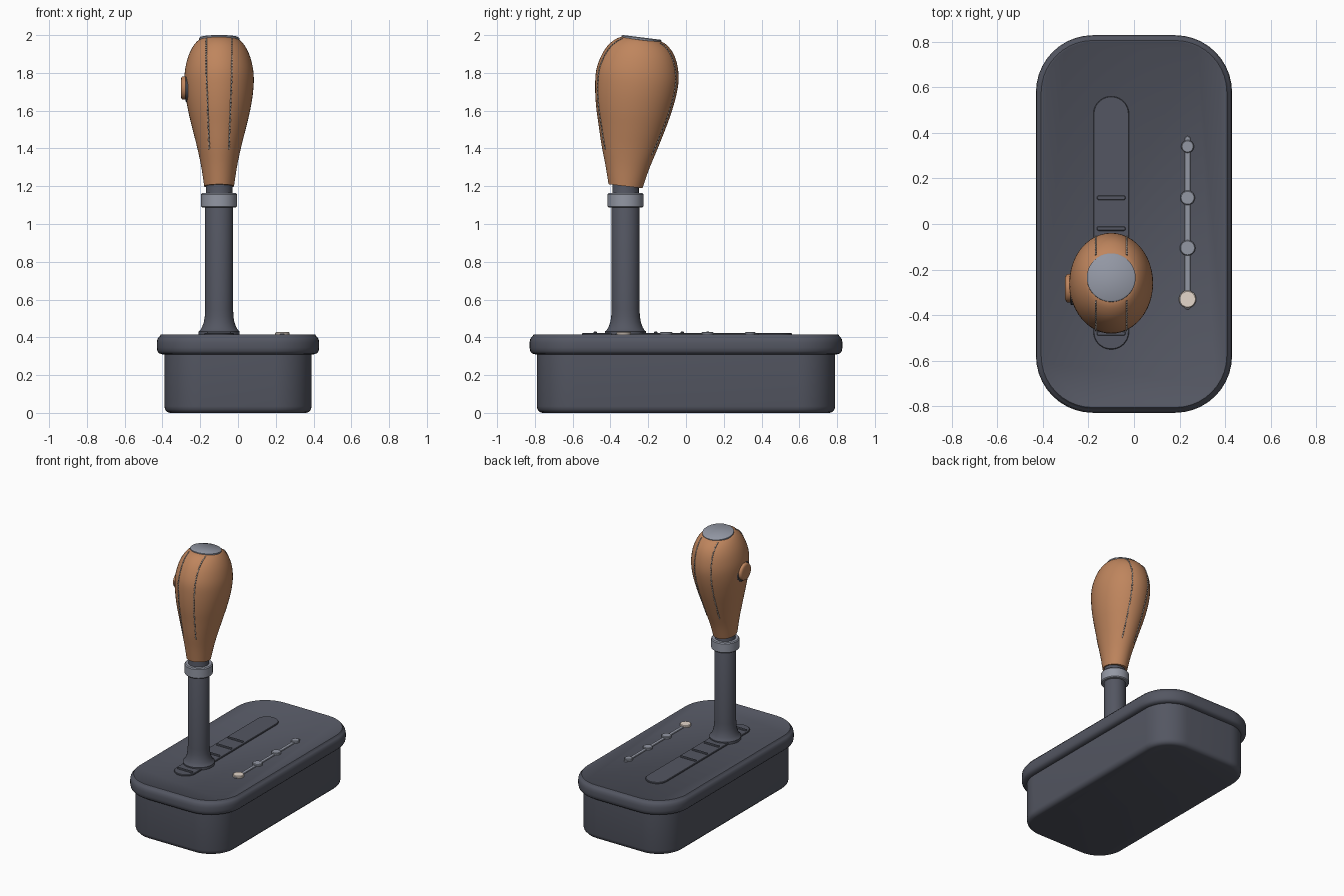
import bpy
import bmesh
from math import sin, cos, pi, sqrt
from mathutils import Matrix, Vector

if "Cube" in bpy.data.objects:
    bpy.data.objects.remove(bpy.data.objects["Cube"])


def material(name, rgb):
    m = bpy.data.materials.new(name)
    m.use_nodes = True
    m.diffuse_color = (*rgb, 1)
    bsdf = next(n for n in m.node_tree.nodes if n.type == "BSDF_PRINCIPLED")
    bsdf.inputs["Base Color"].default_value = (*rgb, 1)
    return m


CHARCOAL = material("charcoal", (0.088, 0.094, 0.122))
METAL = material("grey metal", (0.29, 0.31, 0.37))
TAN = material("tan leather", (0.52, 0.235, 0.11))
CREAM = material("cream", (0.78, 0.68, 0.6))
STEM_X, STEM_Y = -0.1, -0.32


def smooth(ob, angle=0.7):
    bpy.ops.object.select_all(action="DESELECT")
    ob.select_set(True)
    bpy.context.view_layer.objects.active = ob
    bpy.ops.object.shade_smooth_by_angle(angle=angle)


def loft(name, rings, mat):
    """Skin a stack of equal-length rings and cap both ends."""
    bm = bmesh.new()
    loops = [[bm.verts.new(p) for p in ring] for ring in rings]
    n = len(loops[0])
    for a, b in zip(loops, loops[1:]):
        for i in range(n):
            j = (i + 1) % n
            bm.faces.new((a[i], a[j], b[j], b[i]))
    bm.faces.new(loops[0][::-1])
    bm.faces.new(loops[-1])
    bmesh.ops.recalc_face_normals(bm, faces=bm.faces)
    me = bpy.data.meshes.new(name)
    bm.to_mesh(me)
    bm.free()
    ob = bpy.data.objects.new(name, me)
    bpy.context.collection.objects.link(ob)
    me.materials.append(mat)
    smooth(ob)
    return ob


def rounded_rect(hx, hy, r, z, cx=0, cy=0, steps=10):
    pts = []
    for q, (sx, sy) in enumerate([(1, 1), (-1, 1), (-1, -1), (1, -1)]):
        for k in range(steps + 1):
            a = (q + k / steps) * pi / 2
            pts.append((cx + sx * (hx - r) + r * cos(a),
                        cy + sy * (hy - r) + r * sin(a), z))
    return pts


def rounded_box(name, hx, hy, r, profile, mat, cx=0, cy=0):
    """profile: (inset, z) pairs from bottom to top."""
    return loft(name, [rounded_rect(hx - i, hy - i, r - i, z, cx, cy)
                       for i, z in profile], mat)


def ellipse(hx, hy, cx, cy, z, shear=0, n=48):
    return [(cx + hx * cos(t), cy + hy * sin(t), z - shear * hy * sin(t))
            for t in (2 * pi * k / n for k in range(n))]


def turned(name, profile, mat, cx, cy, matrix=None):
    """profile: (radius, z) pairs from bottom to top."""
    if matrix is None:
        matrix = Matrix.Translation((cx, cy, 0))
    rings = [[matrix @ Vector(p) for p in ellipse(r, r, 0, 0, z)]
             for r, z in profile]
    return loft(name, rings, mat)


def tubes(name, paths, radius, mat):
    cu = bpy.data.curves.new(name, "CURVE")
    cu.dimensions = "3D"
    cu.bevel_depth = radius
    cu.bevel_resolution = 1
    cu.use_fill_caps = True
    for path in paths:
        sp = cu.splines.new("POLY")
        sp.points.add(len(path) - 1)
        for pt, co in zip(sp.points, path):
            pt.co = (*co, 1)
    cu.materials.append(mat)
    ob = bpy.data.objects.new(name, cu)
    bpy.context.collection.objects.link(ob)
    bpy.ops.object.select_all(action="DESELECT")
    ob.select_set(True)
    bpy.context.view_layer.objects.active = ob
    bpy.ops.object.convert(target="MESH")


# Housing and overhanging lid
rounded_box("housing", 0.39, 0.79, 0.2,
            [(0.03, 0), (0.015, 0.005), (0.004, 0.018), (0, 0.035), (0, 0.33)],
            CHARCOAL)
rounded_box("lid", 0.43, 0.828, 0.25,
            [(0.03, 0.31), (0.012, 0.315), (0.003, 0.327), (0, 0.345),
             (0, 0.372), (0.003, 0.39), (0.011, 0.402), (0.017, 0.406),
             (0.019, 0.412), (0.023, 0.416), (0.03, 0.416), (0.034, 0.413)],
            CHARCOAL)

# Shift gate with its cross bars
rounded_box("gate_plate", 0.078, 0.555, 0.077,
            [(0, 0.405), (0, 0.42), (0.003, 0.423)], CHARCOAL, STEM_X, 0.005)
for i, y in enumerate((0.115, -0.02, -0.16, -0.48)):
    rounded_box(f"gate_bar_{i + 1}", 0.063, 0.01, 0.0095,
                [(0, 0.418), (0, 0.427), (0.003, 0.43)], CHARCOAL, STEM_X, y)

# Position indicator
rounded_box("indicator_track", 0.0125, 0.38, 0.012,
            [(0, 0.408), (0, 0.417), (0.002, 0.419)], METAL, 0.235, 0.005)
for i, (y, r) in enumerate([(0.34, 0.028), (0.115, 0.032),
                            (-0.105, 0.034), (-0.33, 0.038)]):
    turned(f"indicator_dot_{i + 1}",
           [(r, 0.408), (r, 0.424), (r - 0.004, 0.428)],
           CREAM if i == 3 else METAL, 0.235, y)

# Stem, flared at the foot, and its collar
turned("stem", [(0.108, 0.41), (0.108, 0.432), (0.1, 0.438), (0.09, 0.455),
                (0.081, 0.48), (0.076, 0.51), (0.074, 0.55), (0.074, 1.12),
                (0.07, 1.13), (0.07, 1.23)], CHARCOAL, STEM_X, STEM_Y)
turned("collar", [(0.089, 1.087), (0.095, 1.093), (0.095, 1.157),
                  (0.089, 1.164)], METAL, STEM_X, STEM_Y)

# Grip sections: height, half width, half depth, centre y
SECTIONS = [(1.2, 0.079, 0.09, -0.32), (1.3, 0.094, 0.115, -0.312),
            (1.4, 0.115, 0.145, -0.302), (1.5, 0.14, 0.172, -0.29),
            (1.6, 0.164, 0.197, -0.279), (1.7, 0.18, 0.214, -0.267),
            (1.79, 0.183, 0.218, -0.257), (1.87, 0.169, 0.2, -0.247),
            (1.93, 0.144, 0.169, -0.24), (1.97, 0.112, 0.125, -0.236),
            (1.982, 0.08, 0.085, -0.235)]
SHEAR = 0.12


def section(u):
    """Smoothly interpolated grip section at position u along the table."""
    i = min(int(u), len(SECTIONS) - 2)
    t = u - i
    p = [Vector(SECTIONS[max(0, min(len(SECTIONS) - 1, i + k))])
         for k in (-1, 0, 1, 2)]
    return (p[1] + (p[2] - p[0]) * t / 2
            + (2 * p[0] - 5 * p[1] + 4 * p[2] - p[3]) * t * t / 2
            + (3 * (p[1] - p[2]) + p[3] - p[0]) * t ** 3 / 2)


rings = []
for k in range(4 * (len(SECTIONS) - 1) + 1):
    z, hx, hy, cy = section(k / 4)
    rings.append(ellipse(hx, hy, STEM_X, cy, z, SHEAR))
loft("grip", rings, TAN)


# Stitched seams on the front and back of the grip
def seam_point(u, side, face, lift):
    z, hx, hy, cy = section(u)
    dx = min(0.052 + 0.004 * (u - 1.8), 0.068)
    dy = face * (hy * sqrt(1 - (dx / hx) ** 2) + lift)
    return (STEM_X + side * dx, cy + dy, z - SHEAR * dy)


seams, stitches = [], []
START, END, COUNT = 1.8, 9.0, 36
for side in (-1, 1):
    for face in (-1, 1):
        seams.append([seam_point(START + (END - START) * k / 60, side, face, 0)
                      for k in range(61)])
        for k in range(COUNT):
            step = (END - START) / COUNT
            u = START + k * step
            stitches.append([seam_point(u + f * step, side, face, 0.001)
                             for f in (0.2, 0.5, 0.8)])
tubes("grip_seams", seams, 0.003, CHARCOAL)
tubes("grip_stitches", stitches, 0.004, CREAM)

# Cap on top of the grip, tilted with it
tilt = Matrix.Translation((STEM_X, -0.235, 1.982)) @ Matrix.Rotation(-0.125, 4, "X")
turned("grip_cap", [(0.1, -0.014), (0.107, -0.008), (0.107, 0.001),
                    (0.101, 0.006)], METAL, 0, 0, tilt)

# Side button on the right of the grip
press = Matrix.Translation((-0.262, -0.282, 1.72)) @ Matrix.Rotation(-pi / 2, 4, "Y")
turned("button_ring", [(0.074, -0.03), (0.074, 0.012), (0.07, 0.016)],
       CHARCOAL, 0, 0, press)
turned("button", [(0.062, 0), (0.062, 0.03), (0.058, 0.036), (0.048, 0.04)],
       TAN, 0, 0, press)
